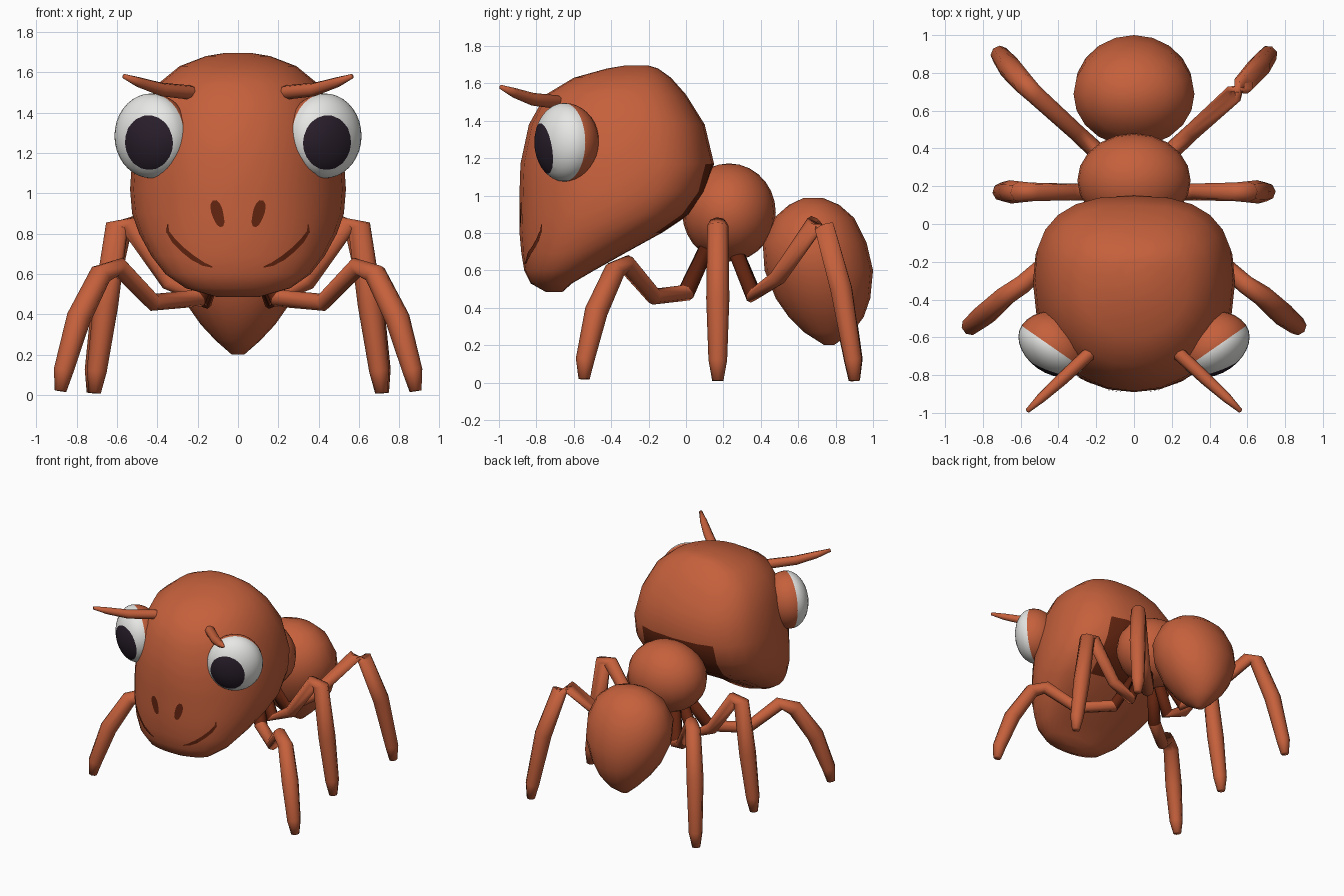
import bpy, bmesh, math
from mathutils import Vector
from mathutils.bvhtree import BVHTree

if "Cube" in bpy.data.objects:
    bpy.data.objects.remove(bpy.data.objects["Cube"])


def material(name, rgb):
    m = bpy.data.materials.new(name)
    m.diffuse_color = (*rgb, 1)
    m.use_nodes = True
    m.node_tree.nodes["Principled BSDF"].inputs["Base Color"].default_value = m.diffuse_color
    return m


RUST = material("rust orange", (0.56, 0.118, 0.045))
DARK = material("dark brown", (0.125, 0.018, 0.005))
WHITE = material("eye white", (0.85, 0.85, 0.83))
BLACK = material("pupil black", (0.022, 0.013, 0.024))


def finish(bm, name, mats):
    bmesh.ops.recalc_face_normals(bm, faces=bm.faces)
    for f in bm.faces:
        f.smooth = True
    me = bpy.data.meshes.new(name)
    bm.to_mesh(me)
    bm.free()
    for m in mats:
        me.materials.append(m)
    ob = bpy.data.objects.new(name, me)
    bpy.context.collection.objects.link(ob)
    return ob


def skin(bm, rings):
    """Join rings of vertices and cap the ends; returns the faces of each band."""
    bands = []
    for a, b in zip(rings, rings[1:]):
        n = len(a)
        bands.append([bm.faces.new((a[i], a[(i + 1) % n], b[(i + 1) % n], b[i])) for i in range(n)])
    bm.faces.new(rings[0])
    bm.faces.new(rings[-1])
    return bands


def loft(slices, mid, n_front, n_back, seg=24):
    """Stack of horizontal rounded slices: z, front y, back y, half width."""
    bm = bmesh.new()
    rings = []
    for z, yf, yb, hw in slices:
        cy = yf + (yb - yf) * mid
        ring = []
        for i in range(seg):
            a = 2 * math.pi * i / seg
            c, s = math.cos(a), math.sin(a)
            e = 2 / (n_back if s > 0 else n_front)
            r = (yb - cy) if s > 0 else (cy - yf)
            ring.append(bm.verts.new((hw * math.copysign(abs(c) ** e, c),
                                      cy + r * math.copysign(abs(s) ** e, s), z)))
        rings.append(ring)
    skin(bm, rings)
    return bm


def tube(name, pts, radii, mats, seg=8, dark_bands=0):
    bm = bmesh.new()
    pts = [Vector(p) for p in pts]
    rings = []
    side = None
    for k, (p, r) in enumerate(zip(pts, radii)):
        t = (pts[min(k + 1, len(pts) - 1)] - pts[max(k - 1, 0)]).normalized()
        if side is None:
            side = t.orthogonal()
        side = (side - t * side.dot(t)).normalized()
        up = t.cross(side)
        rings.append([bm.verts.new(p + r * (math.cos(a) * side + math.sin(a) * up))
                      for a in (2 * math.pi * i / seg for i in range(seg))])
    for band in skin(bm, rings)[:dark_bands]:
        for f in band:
            f.material_index = 1
    return finish(bm, name, mats)


# Head, with a dark patch where it meets the thorax
head = loft([(0.485, -0.75, -0.66, 0.10), (0.53, -0.83, -0.61, 0.26), (0.60, -0.865, -0.49, 0.36),
             (0.69, -0.88, -0.33, 0.43), (0.80, -0.89, -0.13, 0.49), (0.90, -0.89, 0.02, 0.525),
             (1.02, -0.89, 0.11, 0.535), (1.17, -0.885, 0.15, 0.525), (1.38, -0.84, 0.10, 0.48),
             (1.54, -0.75, 0.00, 0.40), (1.63, -0.60, -0.08, 0.29), (1.68, -0.42, -0.15, 0.16),
             (1.695, -0.33, -0.20, 0.07)], 0.58, 2.1, 2.6)
bmesh.ops.recalc_face_normals(head, faces=head.faces)
for f in head.faces:
    c = f.calc_center_median()
    if 0.78 < c.z < 1.12 and c.y > -0.25 and abs(c.x) < 0.28:
        f.material_index = 1
surface = BVHTree.FromBMesh(head)
finish(head, "head", [RUST, DARK])

# Thorax
bm = bmesh.new()
bmesh.ops.create_uvsphere(bm, u_segments=20, v_segments=14, radius=1)
for v in bm.verts:
    v.co = Vector((v.co.x * 0.30, 0.23 + v.co.y * 0.25, 0.91 + v.co.z * 0.262))
finish(bm, "thorax", [RUST])

# Abdomen, an egg pointing down
finish(loft([(0.20, 0.74, 0.79, 0.03), (0.27, 0.63, 0.89, 0.11), (0.35, 0.55, 0.95, 0.185),
             (0.45, 0.48, 0.985, 0.255), (0.60, 0.42, 1.0, 0.315), (0.75, 0.41, 0.965, 0.32),
             (0.88, 0.47, 0.90, 0.26), (0.95, 0.55, 0.82, 0.17), (0.988, 0.63, 0.73, 0.06)],
            0.5, 2, 2, 20), "abdomen", [RUST])

# Leg paths: hip, joint, thigh, knee, shin, foot
LEGS = {
    "front": [(0.08, 0.12, 0.74), (0.20, 0.00, 0.48), (0.42, -0.17, 0.46), (0.59, -0.32, 0.635),
              (0.68, -0.38, 0.60), (0.79, -0.48, 0.38), (0.865, -0.54, 0.12), (0.88, -0.545, 0.02)],
    "middle": [(0.08, 0.18, 0.74), (0.18, 0.17, 0.48), (0.34, 0.17, 0.56), (0.54, 0.17, 0.85),
               (0.60, 0.17, 0.84), (0.655, 0.17, 0.45), (0.70, 0.17, 0.12), (0.71, 0.17, 0.01)],
    "hind": [(0.08, 0.25, 0.74), (0.17, 0.36, 0.47), (0.31, 0.49, 0.56), (0.53, 0.69, 0.85),
             (0.58, 0.74, 0.83), (0.66, 0.83, 0.50), (0.71, 0.895, 0.12), (0.72, 0.90, 0.01)],
}
LEG_R = [0.04, 0.048, 0.045, 0.05, 0.056, 0.062, 0.05, 0.03]

# Painted face marks as centre points (x, z) with half widths
MOUTH = [(0.345, 0.845, 0.003), (0.345, 0.81, 0.007), (0.315, 0.765, 0.011), (0.27, 0.72, 0.012),
         (0.22, 0.68, 0.012), (0.17, 0.65, 0.009), (0.125, 0.635, 0.003)]
NOSTRIL = [(0.115, 0.965, 0.010), (0.113, 0.945, 0.024), (0.105, 0.915, 0.029),
           (0.095, 0.88, 0.026), (0.085, 0.85, 0.02), (0.08, 0.835, 0.008)]


def face_mark(name, path, s):
    """Thin strip laid on the front of the head."""
    fine = []
    for a, b in zip(path, path[1:]):
        fine += [[a[i] + (b[i] - a[i]) * k / 4 for i in range(3)] for k in range(4)]
    fine.append(path[-1])
    bm = bmesh.new()
    rows = []
    for k, (x, z, w) in enumerate(fine):
        p, q = fine[max(k - 1, 0)], fine[min(k + 1, len(fine) - 1)]
        n = Vector((q[1] - p[1], p[0] - q[0])).normalized() * w
        row = []
        for u in (-1, 0, 1):
            px, pz = s * (x + u * n.x), z + u * n.y
            hit = surface.ray_cast(Vector((px, -3, pz)), Vector((0, 1, 0)))
            row.append(bm.verts.new(hit[0] + hit[1] * 0.006))
        rows.append(row)
    for a, b in zip(rows, rows[1:]):
        for i in (0, 1):
            bm.faces.new((a[i], a[i + 1], b[i + 1], b[i]))
    ob = finish(bm, name, [DARK])
    if sum(p.normal.y for p in ob.data.polygons) > 0:
        ob.data.flip_normals()


def eye(name, s):
    """Squashed ball: lid behind, white in front, pupil cut as a cap."""
    bm = bmesh.new()
    bmesh.ops.create_uvsphere(bm, u_segments=28, v_segments=18, radius=1)
    pupil = Vector((-0.35, 0.913, -0.21)).normalized()
    for co, no in ((Vector((0, 0.02, 0)), Vector((0, 1, 0))), (pupil * 0.75, pupil)):
        bmesh.ops.bisect_plane(bm, geom=bm.verts[:] + bm.edges[:] + bm.faces[:],
                               dist=1e-5, plane_co=co, plane_no=no)
    for f in bm.faces:
        c = f.calc_center_median()
        f.material_index = 2 if c.dot(pupil) > 0.75 else 1 if c.y > 0.02 else 0
    for v in bm.verts:
        t, n, z = v.co.x * 0.2, v.co.y * (0.14 if v.co.y > 0 else 0.18), v.co.z * 0.21
        v.co = Vector((s * (0.43 + 0.82 * t + 0.57 * n), -0.65 + 0.57 * t - 0.82 * n, 1.285 + z))
    finish(bm, name, [RUST, WHITE, BLACK])


# Everything that comes in left and right pairs
for s, label in ((1, "right"), (-1, "left")):
    for leg, path in LEGS.items():
        tube(f"{leg}_leg_{label}", [(s * x, y, z) for x, y, z in path], LEG_R, [RUST, DARK], 8, 1)
    tube(f"antenna_{label}",
         [(s * x, y, z) for x, y, z in [(0.20, -0.66, 1.50), (0.24, -0.69, 1.50), (0.38, -0.82, 1.515),
                                        (0.49, -0.92, 1.55), (0.565, -0.99, 1.58)]],
         [0.025, 0.036, 0.034, 0.026, 0.012], [RUST])
    eye(f"eye_{label}", s)
    face_mark(f"mouth_{label}", MOUTH, s)
    face_mark(f"nostril_{label}", NOSTRIL, s)
